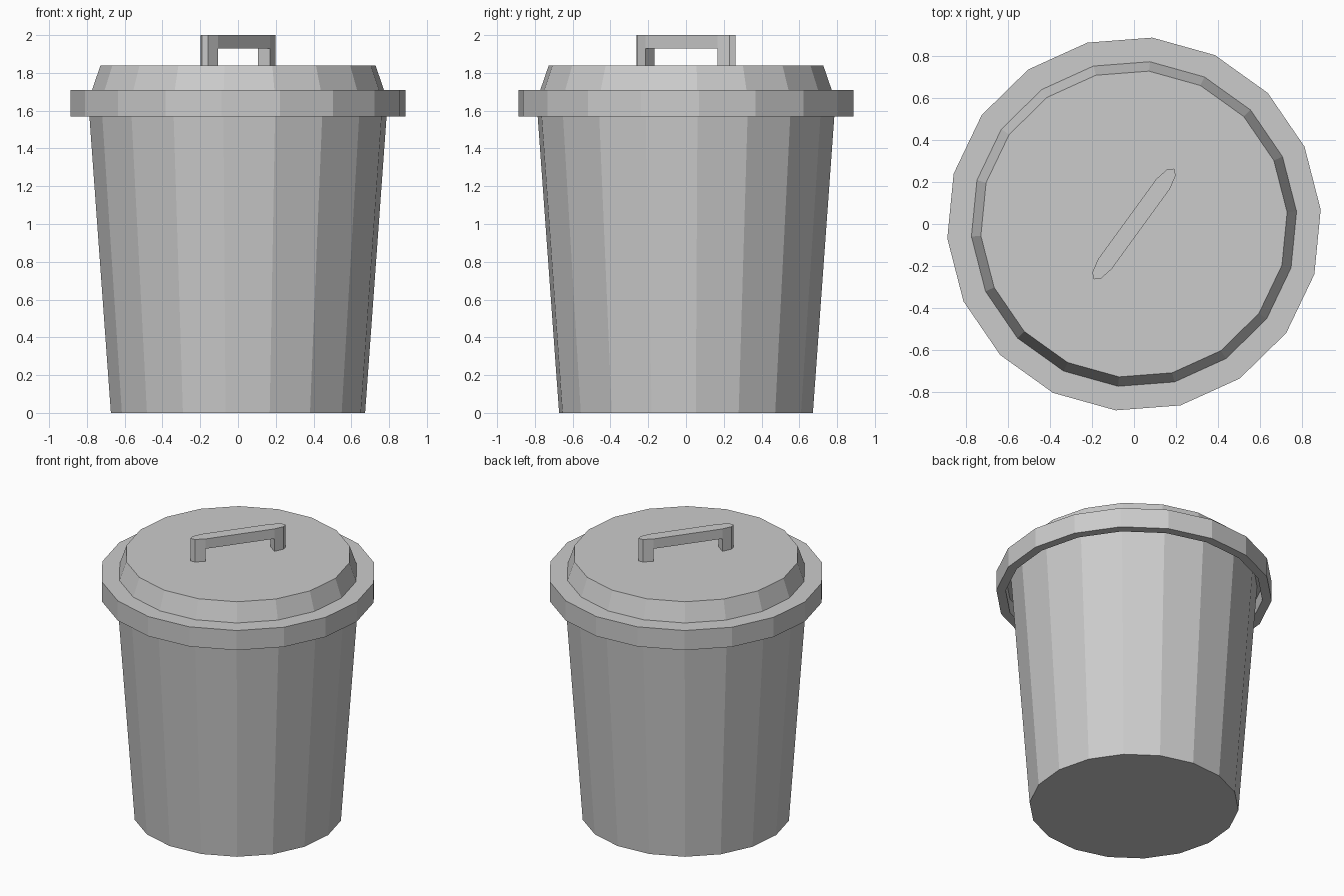
import bpy, bmesh
from math import radians, cos, sin

if "Cube" in bpy.data.objects:
    bpy.data.objects.remove(bpy.data.objects["Cube"])

SIDES = 18
TURN = radians(4.4)


def finish(name, bm):
    bmesh.ops.recalc_face_normals(bm, faces=bm.faces)
    mesh = bpy.data.meshes.new(name)
    bm.to_mesh(mesh)
    bm.free()
    obj = bpy.data.objects.new(name, mesh)
    bpy.context.collection.objects.link(obj)
    return obj


def lathe(name, profile):
    """Faceted solid from (radius, z) rings, capped at both ends."""
    bm = bmesh.new()
    rings = []
    for r, z in profile:
        angles = [TURN + radians(360 * i / SIDES) for i in range(SIDES)]
        rings.append([bm.verts.new((r * cos(a), r * sin(a), z)) for a in angles])
    for low, high in zip(rings, rings[1:]):
        for i in range(SIDES):
            j = (i + 1) % SIDES
            bm.faces.new((low[i], low[j], high[j], high[i]))
    bm.faces.new(rings[0])
    bm.faces.new(rings[-1])
    return finish(name, bm)


def prism(name, outline, z0, z1, angle):
    """Extrude a flat outline upwards, then turn it about z."""
    bm = bmesh.new()
    c, s = cos(angle), sin(angle)
    base = bm.faces.new([bm.verts.new((u * c - v * s, u * s + v * c, z0)) for u, v in outline])
    top = bmesh.ops.extrude_face_region(bm, geom=[base], use_keep_orig=True)["geom"]
    bmesh.ops.translate(bm, verts=[g for g in top if isinstance(g, bmesh.types.BMVert)],
                        vec=(0, 0, z1 - z0))
    return finish(name, bm)


# Tapered can body, running up inside the lid
lathe("can_body", [(0.675, 0), (0.797, 1.68)])

# Lid: hollow overhanging skirt, flat ledge and raised sloping crown
lathe("lid", [(0.77, 1.67), (0.83, 1.67), (0.83, 1.57), (0.89, 1.57),
              (0.89, 1.71), (0.775, 1.71), (0.73, 1.84)])

# Handle: pointed-oval bar on two legs, set diagonally
HANDLE_TURN = radians(54)
end = [(0.235, -0.04), (0.303, -0.025), (0.325, 0), (0.303, 0.025), (0.235, 0.04)]
other_end = [(-u, -v) for u, v in end]
prism("handle_bar", end + other_end, 1.93, 2.0, HANDLE_TURN)
prism("handle_leg_back", end, 1.82, 1.93, HANDLE_TURN)
prism("handle_leg_front", other_end, 1.82, 1.93, HANDLE_TURN)
